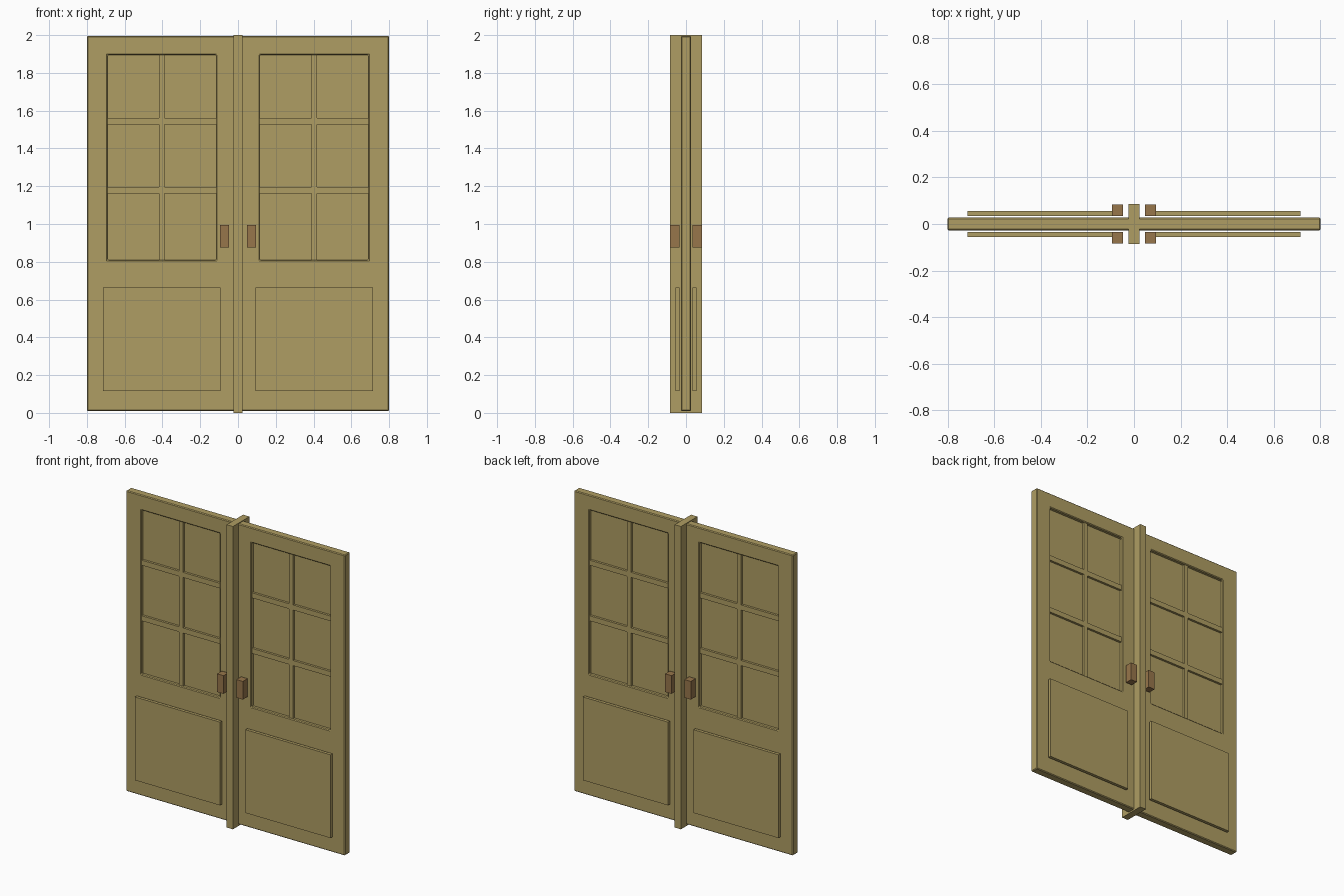
import bpy, bmesh
from mathutils import Matrix, Vector

cube = bpy.data.objects.get("Cube")
if cube:
    bpy.data.objects.remove(cube, do_unlink=True)


def make_material(name, rgb):
    mat = bpy.data.materials.new(name)
    mat.use_nodes = True
    color = (*rgb, 1)
    mat.diffuse_color = color
    mat.node_tree.nodes["Principled BSDF"].inputs["Base Color"].default_value = color
    return mat


wood = make_material("pale_wood", (0.43, 0.34, 0.125))
brown = make_material("handle_brown", (0.31, 0.18, 0.07))


def finish(bm, name, mat, bevel=0):
    bmesh.ops.recalc_face_normals(bm, faces=bm.faces)
    mesh = bpy.data.meshes.new(name)
    bm.to_mesh(mesh)
    bm.free()
    mesh.materials.append(mat)
    obj = bpy.data.objects.new(name, mesh)
    bpy.context.collection.objects.link(obj)
    if bevel:
        mod = obj.modifiers.new("edge_bevel", "BEVEL")
        mod.width = bevel
        mod.segments = 1
        mod.limit_method = "ANGLE"
    return obj


def box(name, x, y, z, mat=wood):
    """Box given by its (min, max) range on each axis."""
    bm = bmesh.new()
    size = [b - a for a, b in (x, y, z)]
    mid = Vector([(a + b) / 2 for a, b in (x, y, z)])
    bmesh.ops.create_cube(bm, size=1, matrix=Matrix.Translation(mid) @ Matrix.Diagonal((*size, 1)))
    return finish(bm, name, mat)


def span(side, a, b):
    """Mirror an x range to the chosen side."""
    return tuple(sorted((side * a, side * b)))


WINDOW_X, WINDOW_Z = (0.115, 0.69), (0.81, 1.895)
LEAF_HALF = 0.027


def door_leaf(name, side):
    """Slab with a rectangular window opening, made from a grid of faces."""
    xs = [side * x for x in (0.01, *WINDOW_X, 0.80)]
    zs = (0.01, *WINDOW_Z, 1.995)
    bm = bmesh.new()
    grid = [[bm.verts.new((x, -LEAF_HALF, z)) for z in zs] for x in xs]
    for i in range(3):
        for j in range(3):
            if (i, j) != (1, 1):
                bm.faces.new((grid[i][j], grid[i + 1][j], grid[i + 1][j + 1], grid[i][j + 1]))
    result = bmesh.ops.extrude_face_region(bm, geom=bm.faces[:], use_keep_orig=True)
    moved = [v for v in result["geom"] if isinstance(v, bmesh.types.BMVert)]
    bmesh.ops.translate(bm, verts=moved, vec=(0, 2 * LEAF_HALF, 0))
    return finish(bm, name, wood, bevel=0.005)


# Centre post between the two leaves
box("centre_post", (-0.023, 0.023), (-0.086, 0.086), (0, 2))

for side, label in ((1, "left"), (-1, "right")):
    door_leaf(f"{label}_door_leaf", side)

    # Window pane and glazing bars
    box(f"{label}_pane", span(side, 0.11, 0.695), (-0.005, 0.005), (0.805, 1.90))
    bar_y = (-0.02, 0.02)
    box(f"{label}_upright_bar", span(side, 0.388, 0.417), bar_y, (0.808, 1.897))
    for n, z in enumerate((1.178, 1.545)):
        box(f"{label}_cross_bar_{n + 1}", span(side, 0.113, 0.692), bar_y, (z - 0.017, z + 0.017))

    # Raised lower panels and handles on both faces
    for facing, face in ((-1, "front"), (1, "back")):
        box(f"{label}_{face}_panel", span(side, 0.093, 0.715),
            span(facing, 0.035, 0.055), (0.115, 0.665))
        box(f"{label}_{face}_handle", span(side, 0.047, 0.094),
            span(facing, 0.035, 0.084), (0.875, 0.995), brown)
